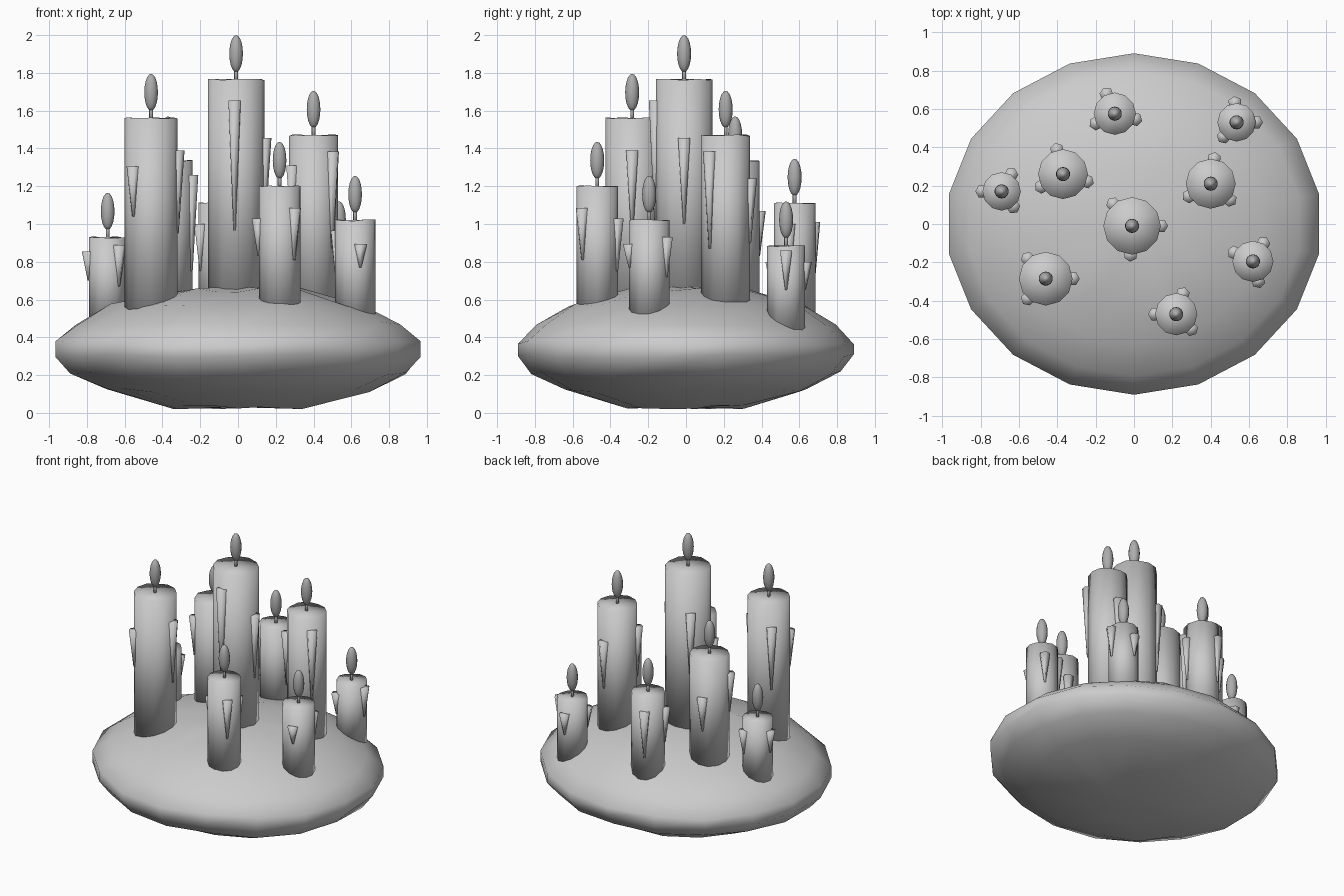
import bpy, bmesh, math, random
from mathutils import Matrix, Vector

random.seed(4)
if "Cube" in bpy.data.objects:
    bpy.data.objects.remove(bpy.data.objects["Cube"])


def material(name, value):
    m = bpy.data.materials.new(name)
    m.use_nodes = True
    color = (value, value, value, 1)
    m.diffuse_color = color
    m.node_tree.nodes["Principled BSDF"].inputs["Base Color"].default_value = color
    return m


WAX = material("light grey wax", 0.6)
FLAME = material("mid grey flame", 0.42)


def finish(bm, name, mat):
    bmesh.ops.recalc_face_normals(bm, faces=bm.faces)
    for f in bm.faces:
        f.smooth = True
    mesh = bpy.data.meshes.new(name)
    bm.to_mesh(mesh)
    bm.free()
    mesh.materials.append(mat)
    obj = bpy.data.objects.new(name, mesh)
    bpy.context.collection.objects.link(obj)
    return obj


def lathe(profile, sides, sx=1.0, sy=1.0, wobble=0.0):
    """Closed turned shape; first and last profile points lie on the axis."""
    bm = bmesh.new()
    rings = []
    for r, z in profile[1:-1]:
        ring = []
        for i in range(sides):
            a = math.pi / 2 + math.tau * i / sides
            dz = random.uniform(-wobble, wobble)
            ring.append(bm.verts.new((r * sx * math.cos(a), r * sy * math.sin(a), z + dz)))
        rings.append(ring)
    bottom = bm.verts.new((0, 0, profile[0][1]))
    top = bm.verts.new((0, 0, profile[-1][1]))
    for i in range(sides):
        j = (i + 1) % sides
        for low, high in zip(rings, rings[1:]):
            bm.faces.new((low[i], low[j], high[j], high[i]))
        bm.faces.new((bottom, rings[0][j], rings[0][i]))
        bm.faces.new((top, rings[-1][i], rings[-1][j]))
    return bm


# Lumpy lens-shaped wax base
BASE = [(0, 0.03), (0.35, 0.03), (0.72, 0.12), (0.92, 0.21), (1, 0.3),
        (1, 0.37), (0.89, 0.47), (0.7, 0.565), (0.35, 0.65), (0, 0.67)]
finish(lathe(BASE, 18, 0.98, 0.89, 0.012), "wax_base", WAX)


def surface_height(x, y):
    r = math.hypot(x / 0.98, y / 0.89)
    for (r0, z0), (r1, z1) in zip(BASE[5:], BASE[6:]):
        if r1 <= r <= r0:
            return z0 + (z1 - z0) * (r0 - r) / (r0 - r1)
    return BASE[-1][1]


def candle(index, x, y, r, top, drips):
    low = surface_height(x, y) - 0.07
    # Wax body
    body = finish(lathe([(0, low), (r, low), (r, top), (0, top)], 12, wobble=0.004),
                  f"candle_{index}_body", WAX)
    body.location = (x, y, 0)

    # Wick and flame
    bm = bmesh.new()
    bmesh.ops.create_cone(bm, cap_ends=True, segments=8, radius1=0.01, radius2=0.01,
                          depth=0.09, matrix=Matrix.Translation((x, y, top + 0.025)))
    finish(bm, f"candle_{index}_wick", FLAME)
    bm = bmesh.new()
    place = Matrix.Translation((x, y, top + 0.137)) @ Matrix.Diagonal((0.037, 0.037, 0.098, 1))
    bmesh.ops.create_uvsphere(bm, u_segments=14, v_segments=10, radius=1, matrix=place)
    finish(bm, f"candle_{index}_flame", FLAME)

    # Tapered drips running down the side
    for k, (angle, high, tip) in enumerate(drips, 1):
        a = math.radians(angle)
        bm = bmesh.new()
        place = (Matrix.Translation((x + r * math.cos(a), y + r * math.sin(a), (high + tip) / 2))
                 @ Matrix.Rotation(a + math.pi / 6, 4, "Z"))
        bmesh.ops.create_cone(bm, cap_ends=True, segments=6, radius1=0.006, radius2=0.037,
                              depth=high - tip, matrix=place)
        finish(bm, f"candle_{index}_drip_{k}", WAX)


# Position, radius, rim height, then drips as angle, top and tip
CANDLES = [
    (-0.01, -0.01, 0.15, 1.765, [(131, 1.49, 1.0), (0, 1.455, 1.0), (267, 1.655, 0.965)]),
    (-0.46, -0.285, 0.14, 1.56, [(228, 1.305, 1.04), (0, 1.39, 0.95), (132, 1.4, 0.95)]),
    (0.4, 0.21, 0.13, 1.47, [(82, 1.24, 0.9), (-40, 1.385, 0.87), (210, 1.31, 0.95)]),
    (-0.37, 0.26, 0.13, 1.335, [(104, 1.07, 0.83), (-17, 1.26, 0.75), (210, 1.2, 0.92)]),
    (-0.1, 0.575, 0.11, 1.11, [(113, 1.01, 0.68), (-15, 1.0, 0.7), (207, 1.0, 0.75)]),
    (0.535, 0.53, 0.1, 0.885, [(95, 0.8, 0.65), (0, 0.86, 0.65), (228, 0.8, 0.65)]),
    (0.22, -0.47, 0.11, 1.2, [(72, 1.03, 0.75), (-45, 1.085, 0.81), (180, 1.03, 0.83)]),
    (0.62, -0.195, 0.107, 1.02, [(60, 0.93, 0.72), (285, 0.895, 0.77), (155, 0.965, 0.69)]),
    (-0.69, 0.17, 0.1, 0.93, [(-53, 0.89, 0.67), (60, 0.85, 0.68), (180, 0.855, 0.7)]),
]
for n, spec in enumerate(CANDLES, 1):
    candle(n, *spec)
